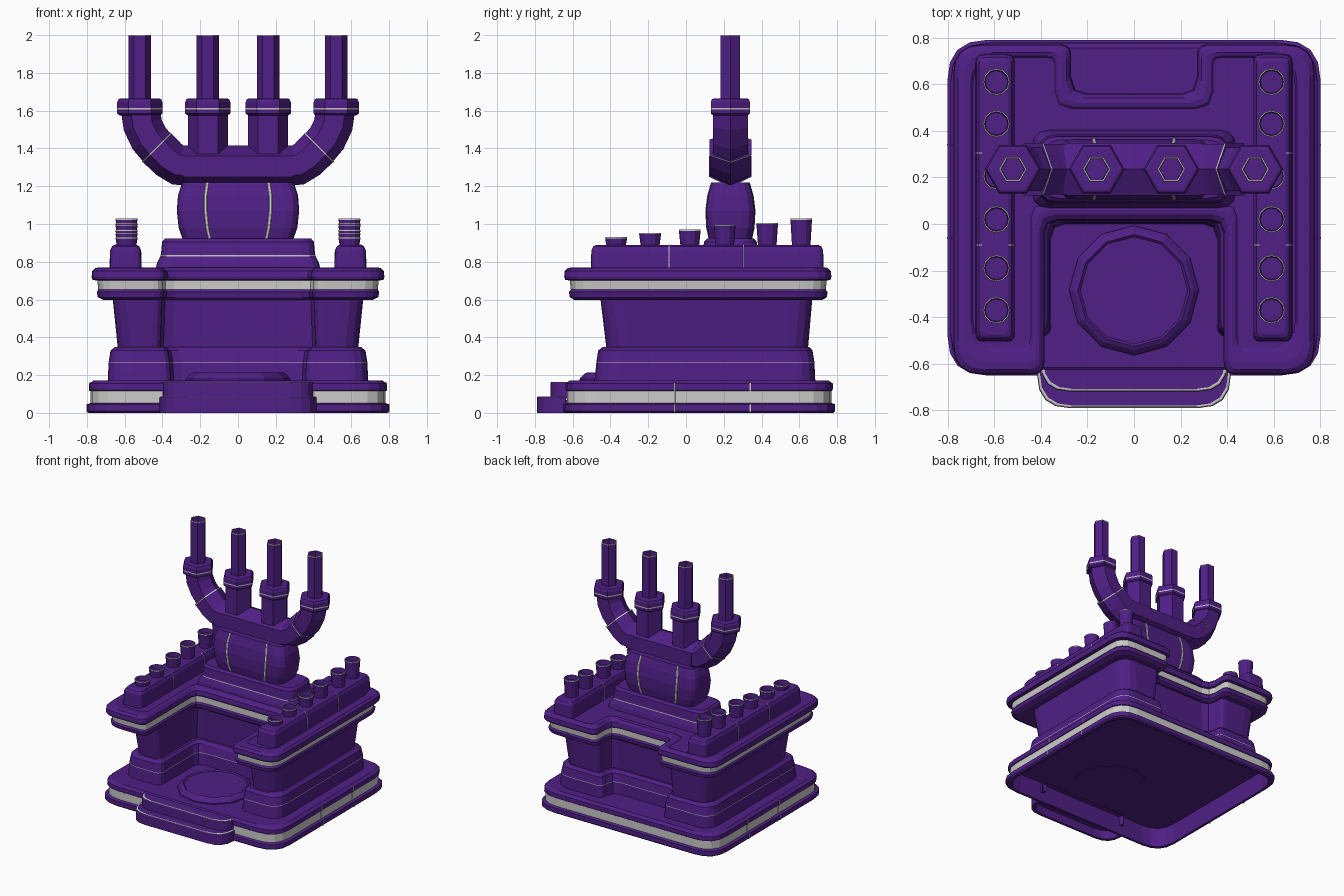
import bpy, bmesh, math
from mathutils import Vector

if "Cube" in bpy.data.objects:
    bpy.data.objects.remove(bpy.data.objects["Cube"])


def material(name, rgb, rough):
    m = bpy.data.materials.new(name)
    m.use_nodes = True
    m.diffuse_color = (*rgb, 1)
    bsdf = m.node_tree.nodes["Principled BSDF"]
    bsdf.inputs["Base Color"].default_value = (*rgb, 1)
    bsdf.inputs["Roughness"].default_value = rough
    return m


MATS = [material("purple", (0.08, 0.014, 0.24), 0.5), material("silver", (0.6, 0.6, 0.59), 0.4)]
P, S = 0, 1
made = []


def loft(name, rings, silver=()):
    """Skin a list of equal-length point rings; bands listed in silver are silver."""
    bm = bmesh.new()
    vs = [[bm.verts.new(p) for p in ring] for ring in rings]
    n = len(vs[0])
    for b in range(len(vs) - 1):
        for i in range(n):
            j = (i + 1) % n
            f = bm.faces.new((vs[b][i], vs[b][j], vs[b + 1][j], vs[b + 1][i]))
            f.material_index = S if b in silver else P
    bm.faces.new(vs[0][::-1])
    bm.faces.new(vs[-1])
    bmesh.ops.recalc_face_normals(bm, faces=bm.faces)
    me = bpy.data.meshes.new(name)
    bm.to_mesh(me)
    bm.free()
    ob = bpy.data.objects.new(name, me)
    bpy.context.collection.objects.link(ob)
    for m in MATS:
        me.materials.append(m)
    made.append(ob)


def rounded(corners, z):
    """Polygon of (x, y, radius, segments) corners, each one rounded or chamfered."""
    out = []
    for i, (x, y, r, seg) in enumerate(corners):
        c = Vector((x, y))
        a = (Vector(corners[i - 1][:2]) - c).normalized() * r + c
        b = (Vector(corners[(i + 1) % len(corners)][:2]) - c).normalized() * r + c
        for k in range(seg + 1):
            t = k / seg
            p = a * (1 - t) ** 2 + c * 2 * t * (1 - t) + b * t * t
            out.append((p.x, p.y, z))
    return out


def rect(z, hx, yf, yb, r=0.12, seg=4, cx=0, rb=None):
    rb = r if rb is None else rb
    return rounded([(cx - hx, yf, r, seg), (cx + hx, yf, r, seg),
                    (cx + hx, yb, rb, seg), (cx - hx, yb, rb, seg)], z)


def strip(name, x, y, profile):
    """Thin silver seam of (z, half x, half y) sections."""
    loft(name, [rect(z, hx, y - hy, y + hy, 0.001, 1, x) for z, hx, hy in profile], range(len(profile)))


def plan(z, hx, yf, yb, fw, fy, bw, by):
    """Block outline with a deep front bay and a shallow back bay."""
    half = [(fw, fy, 0.06, 2), (fw, yf, 0.05, 3), (hx, yf, 0.12, 4),
            (hx, yb, 0.12, 4), (bw, yb, 0.04, 3), (bw, by, 0.07, 2)]
    return rounded(half + [(-x, y, r, s) for x, y, r, s in reversed(half)], z)


def lathe(name, profile, x, y, n, silver=()):
    loft(name, [[(x + r * math.cos(math.tau * i / n), y + r * math.sin(math.tau * i / n), z)
                 for i in range(n)] for z, r in profile], silver)


# Hollow base slab with a silver band
F, B = -0.65, 0.79
SLAB = [(0, 0.01), (0.01, 0), (0.045, 0), (0.052, 0.02), (0.115, 0.02),
        (0.118, 0.015), (0.13, 0.012), (0.155, 0.013), (0.172, 0.035)]
loft("base_slab", [rect(z, 0.80 - d, F + d, B - d, 0.17) for z, d in [(0.155, 0.035), (0, 0.03)] + SLAB],
     silver=(5,))
for side in (-1, 1):
    for y in (-0.06, 0.34):
        for z0, z1, d in ((0.003, 0.046, 0), (0.046, 0.117, 0.02), (0.117, 0.16, 0.012)):
            strip("base_seam", side * (0.796 - d), y, [(z0, 0.006, 0.004), (z1, 0.006, 0.004)])

# Hollow front steps with thin silver nosing
for name, hx, yf, z0, z1, r in (("lower_step", 0.415, -0.79, 0, 0.087, 0.14),
                                ("upper_step", 0.4, -0.718, 0.075, 0.164, 0.12)):
    loft(name, [rect(z, hx - d, yf + d, -0.635, r, 4, 0, 0.005) for z, d in
         [(z1 - 0.02, 0.025), (z0, 0.02), (z0, 0), (z1 - 0.009, 0), (z1 - 0.003, 0.002),
          (z1, 0.006), (z1, 0.011)]], silver=(4, 5))

# Round floor pad in the front bay
lathe("floor_pad", [(0.15, 0.28), (0.18, 0.278), (0.203, 0.258), (0.214, 0.24), (0.205, 0.23)], 0, -0.285, 12)

# Plinth, tapering wall and rolled cornice
loft("plinth", [plan(*r) for r in [
    (0.165, 0.69, -0.485, 0.685, 0.355, 0.0, 0.27, 0.55),
    (0.263, 0.685, -0.475, 0.68, 0.36, 0.005, 0.275, 0.545),
    (0.267, 0.685, -0.475, 0.68, 0.36, 0.005, 0.275, 0.545),
    (0.33, 0.675, -0.465, 0.67, 0.37, 0.02, 0.285, 0.535),
    (0.35, 0.65, -0.44, 0.65, 0.39, 0.04, 0.305, 0.515)]], silver=(1,))
loft("wall", [plan(0.33, 0.635, -0.42, 0.645, 0.41, 0.06, 0.32, 0.5),
              plan(0.62, 0.665, -0.455, 0.67, 0.40, 0.05, 0.31, 0.51)])
loft("cornice", [plan(*r) for r in [
    (0.597, 0.71, -0.59, 0.72, 0.41, 0.04, 0.30, 0.53),
    (0.612, 0.742, -0.615, 0.745, 0.395, 0.025, 0.28, 0.55),
    (0.64, 0.748, -0.62, 0.75, 0.39, 0.02, 0.275, 0.555),
    (0.652, 0.74, -0.61, 0.74, 0.40, 0.03, 0.285, 0.545),
    (0.70, 0.745, -0.615, 0.745, 0.40, 0.03, 0.285, 0.545),
    (0.705, 0.77, -0.64, 0.765, 0.39, 0.02, 0.272, 0.558),
    (0.72, 0.775, -0.645, 0.77, 0.385, 0.015, 0.27, 0.56),
    (0.75, 0.772, -0.642, 0.767, 0.39, 0.02, 0.275, 0.555),
    (0.767, 0.755, -0.625, 0.75, 0.405, 0.04, 0.29, 0.54),
    (0.771, 0.73, -0.595, 0.735, 0.42, 0.06, 0.31, 0.52),
    (0.766, 0.70, -0.55, 0.722, 0.435, 0.078, 0.33, 0.503),
    (0.757, 0.692, -0.535, 0.715, 0.443, 0.086, 0.338, 0.495)]], silver=(3,))

# Side rails, each with six open stubs rising to the rear
RAIL = [(0.74, 0), (0.86, 0.004), (0.882, 0.015), (0.89, 0.03)]
STUBS = [(-0.37, 0.93), (-0.19, 0.952), (0.02, 0.97), (0.205, 0.995), (0.43, 1.005), (0.61, 1.028)]
for side in (-1, 1):
    x = side * 0.595
    loft("side_rail", [rect(z, 0.085 - d, -0.505 + d, 0.73 - d, 0.035, 3, x) for z, d in RAIL])
    for y in (-0.09, 0.305):
        strip("rail_seam", x, y, [(z + 0.001, 0.0865 - d, 0.0025) for z, d in RAIL])
    for y, top in STUBS:
        lathe("rail_stub", [(0.87, 0.048), (top - 0.02, 0.056), (top - 0.006, 0.058), (top, 0.057),
                            (top, 0.052), (top - 0.035, 0.048)], side * 0.59, y, 12, silver=(2, 3))

# Pedestal in two tiers
Y = 0.235
loft("pedestal", [rect(z, hx, Y - hy, Y + hy, 0.07, 3) for z, hx, hy in
     [(0.74, 0.44, 0.17), (0.79, 0.43, 0.162), (0.822, 0.415, 0.15), (0.829, 0.41, 0.148),
      (0.836, 0.41, 0.148), (0.84, 0.408, 0.146), (0.905, 0.402, 0.14), (0.922, 0.388, 0.125)]], silver=(3,))

# Bulging manifold drum with silver straps
DRUM = [(0.91, 0.29, 0.11), (0.98, 0.314, 0.125), (1.07, 0.324, 0.13), (1.15, 0.318, 0.12),
        (1.22, 0.295, 0.1)]
loft("manifold_drum", [rect(z, hx, Y - hy, Y + hy, 0.07, 3) for z, hx, hy in DRUM])
for side in (-1, 1):
    for a, b in zip(DRUM, DRUM[1:]):
        loft("drum_strap", [rect(z, 0.008, Y - hy - 0.003, Y + hy + 0.003, 0.002, 1, side * (0.53 * hx + 0.04 * (z - 1.07)))
                            for z, hx, hy in (a, b)], silver=(0,))


def sweep(name, path, r, ry, silver=()):
    """Six-sided tube along a path in the x-z plane, ry wide across it."""
    rings = []
    for i, p in enumerate(path):
        a, b = path[max(i - 1, 0)], path[min(i + 1, len(path) - 1)]
        t = Vector((b[0] - a[0], 0, b[1] - a[1])).normalized()
        across = Vector((t.z, 0, -t.x)) * r
        c = Vector((p[0], Y, p[1]))
        rings.append([c + across * math.cos(math.tau * k / 6) + Vector((0, ry, 0)) * math.sin(math.tau * k / 6)
                      for k in range(6)])
    loft(name, rings, silver)


# Header tube, bent arms, uprights, collars and pipes
sweep("header_tube", [(-0.29, 1.305), (0.29, 1.305)], 0.11, 0.13)
for side in (-1, 1):
    lower = [(0.24, 1.305), (0.32, 1.312), (0.37, 1.345), (0.43, 1.405)]
    upper = [(0.425, 1.4), (0.47, 1.452), (0.505, 1.525), (0.515, 1.6)]
    sweep("lower_arm", [(side * x, z) for x, z in lower], 0.106, 0.126)
    sweep("upper_arm", [(side * x, z) for x, z in upper], 0.104, 0.107)
    sweep("arm_seam", [(side * x, z) for x, z in ((0.427, 1.402), (0.433, 1.408))], 0.109, 0.129, silver=(0,))
    lathe("upright", [(1.3, 0.106), (1.6, 0.106)], side * 0.16, Y, 6)
    for x in (0.16, 0.52):
        lathe("collar", [(1.575, 0.105), (1.585, 0.12), (1.606, 0.12), (1.614, 0.12), (1.645, 0.12),
                         (1.662, 0.112), (1.665, 0.1)], side * x, Y, 6, silver=(2,))
        lathe("pipe", [(1.65, 0.06), (1.994, 0.06), (2.0, 0.059), (2.0, 0.052), (1.95, 0.05)],
              side * x, Y, 6, silver=(1, 2))

# Smooth shading with crisp edges
for ob in bpy.context.view_layer.objects:
    ob.select_set(ob in made)
bpy.context.view_layer.objects.active = made[0]
bpy.ops.object.shade_smooth_by_angle(angle=math.radians(62))
